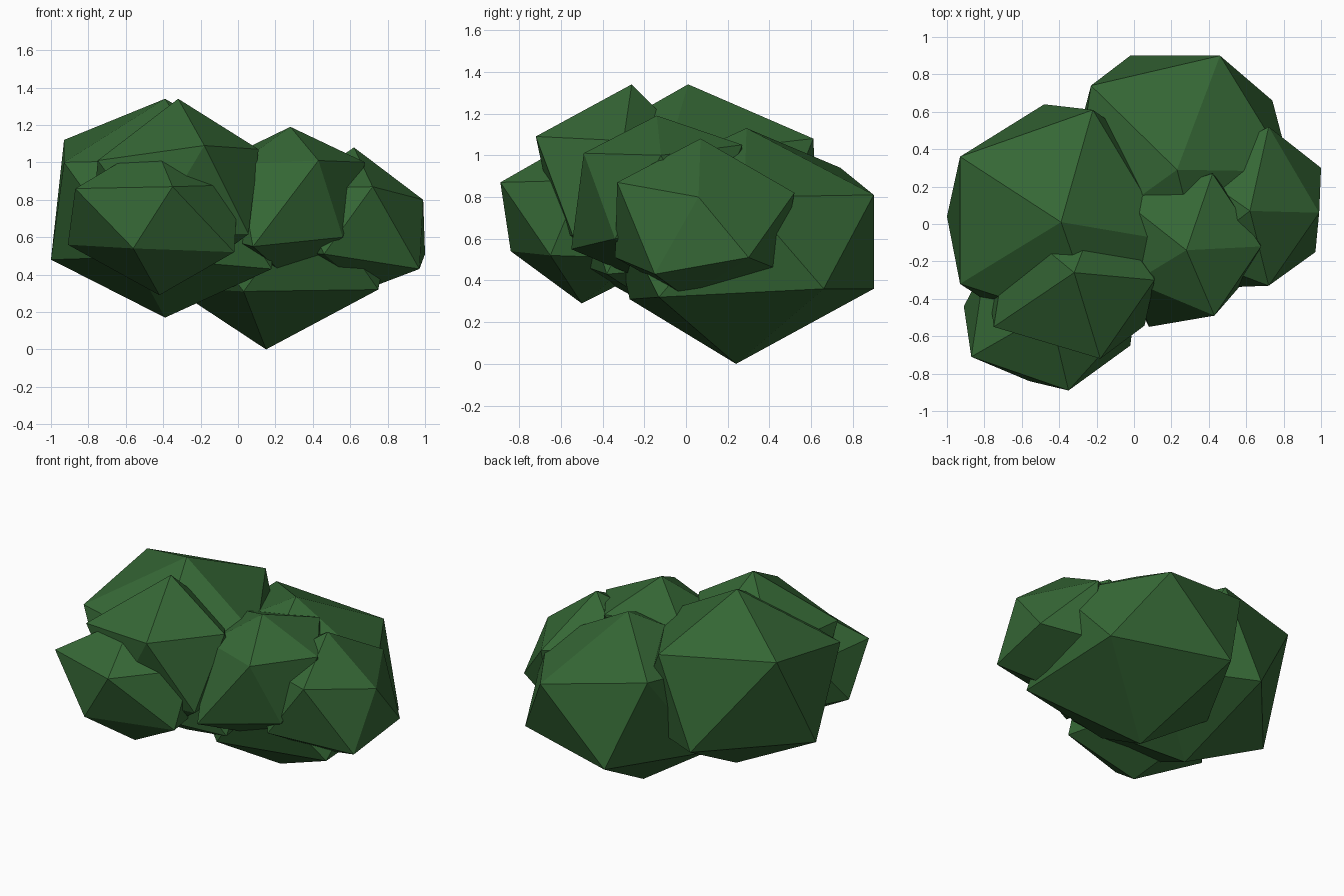
import bpy, bmesh, math
from mathutils import Vector

leaf = bpy.data.materials.new("leaf green")
leaf.diffuse_color = (0.036, 0.137, 0.036, 1)


def clump(name, centre, radius, height, nudges):
    """Low-poly leaf clump: a squashed icosahedron with a few corners pulled.
    Nudge keys: 'top', 'bottom', or (ring, compass angle) with ring 1 up / -1 down."""
    bm = bmesh.new()
    bmesh.ops.create_icosphere(bm, subdivisions=1, radius=1)
    c = Vector(centre)
    for v in bm.verts:
        if v.co.z > 0.9:
            key = "top"
        elif v.co.z < -0.9:
            key = "bottom"
        else:
            angle = round(math.degrees(math.atan2(v.co.y, v.co.x))) % 360
            key = (1 if v.co.z > 0 else -1, angle)
        v.co = c + Vector((v.co.x * radius, v.co.y * radius, v.co.z * height))
        if key in nudges:
            v.co = Vector(nudges[key])
    bmesh.ops.recalc_face_normals(bm, faces=bm.faces)
    me = bpy.data.meshes.new(name)
    bm.to_mesh(me)
    bm.free()
    me.materials.append(leaf)
    ob = bpy.data.objects.new(name, me)
    bpy.context.collection.objects.link(ob)
    return ob


# Large clump at the back, touching the ground
clump("back_clump", (0.19, 0.265, 0.57), 0.76, 0.56, {
    "top": (0.23, 0.29, 1.13), "bottom": (0.15, 0.24, 0.0),
    (1, 72): (0.46, 0.90, 0.81), (1, 144): (-0.23, 0.74, 0.94),
    (1, 0): (0.84, 0.28, 0.80), (-1, 108): (-0.02, 0.90, 0.36),
    (-1, 36): (0.74, 0.66, 0.36), (-1, 324): (0.75, -0.13, 0.32),
    (-1, 252): (0.03, -0.27, 0.31), (-1, 180): (-0.35, 0.28, 0.33)})

# Tall clump on the left
clump("left_clump", (-0.38, 0.02, 0.755), 0.68, 0.585, {
    "top": (-0.39, 0.01, 1.34), "bottom": (-0.39, 0.02, 0.17),
    (1, 144): (-0.93, 0.36, 1.12), (1, 216): (-0.93, -0.32, 1.0),
    (1, 72): (-0.22, 0.61, 1.08), (1, 0): (0.20, -0.09, 1.0),
    (-1, 180): (-1.0, 0.04, 0.48), (-1, 108): (-0.48, 0.64, 0.50),
    (-1, 324): (0.18, -0.38, 0.43)})

# Upper clump, front left
clump("front_left_upper_clump", (-0.32, -0.27, 0.84), 0.52, 0.50, {
    "top": (-0.32, -0.26, 1.34), (1, 216): (-0.75, -0.55, 1.01),
    (1, 288): (-0.18, -0.72, 1.09), (1, 0): (0.11, -0.30, 1.07),
    (1, 72): (-0.18, 0.10, 0.98), (1, 144): (-0.66, 0.02, 1.0),
    (-1, 252): (-0.46, -0.62, 0.62)})

# Lower clump, front left
clump("front_left_lower_clump", (-0.45, -0.48, 0.68), 0.48, 0.39, {
    "top": (-0.45, -0.47, 1.11), "bottom": (-0.42, -0.50, 0.29),
    (1, 288): (-0.35, -0.89, 0.87), (1, 216): (-0.87, -0.71, 0.86),
    (1, 0): (0.0, -0.50, 0.88), (-1, 252): (-0.56, -0.84, 0.54),
    (-1, 324): (-0.02, -0.65, 0.52), (-1, 180): (-0.91, -0.44, 0.56)})

# Middle clump, front right
clump("front_right_clump", (0.27, -0.15, 0.79), 0.44, 0.41, {
    "top": (0.28, -0.14, 1.19), (1, 288): (0.43, -0.49, 1.01),
    (1, 0): (0.68, -0.12, 1.0), (1, 216): (0.0, -0.31, 0.99),
    (1, 72): (0.42, 0.27, 1.05), (1, 144): (-0.05, 0.12, 1.03),
    (-1, 252): (0.08, -0.55, 0.55), (-1, 324): (0.56, -0.34, 0.60)})

# Small clump on the right
clump("right_clump", (0.62, 0.06, 0.69), 0.44, 0.38, {
    "top": (0.62, 0.07, 1.08), "bottom": (0.68, 0.0, 0.32),
    (1, 0): (0.99, 0.06, 0.80), (1, 288): (0.72, -0.33, 0.87),
    (1, 72): (0.72, 0.52, 0.82), (-1, 36): (1.0, 0.30, 0.51),
    (-1, 108): (0.70, 0.45, 0.45), (-1, 324): (0.97, -0.15, 0.43),
    (-1, 252): (0.46, -0.34, 0.51)})
